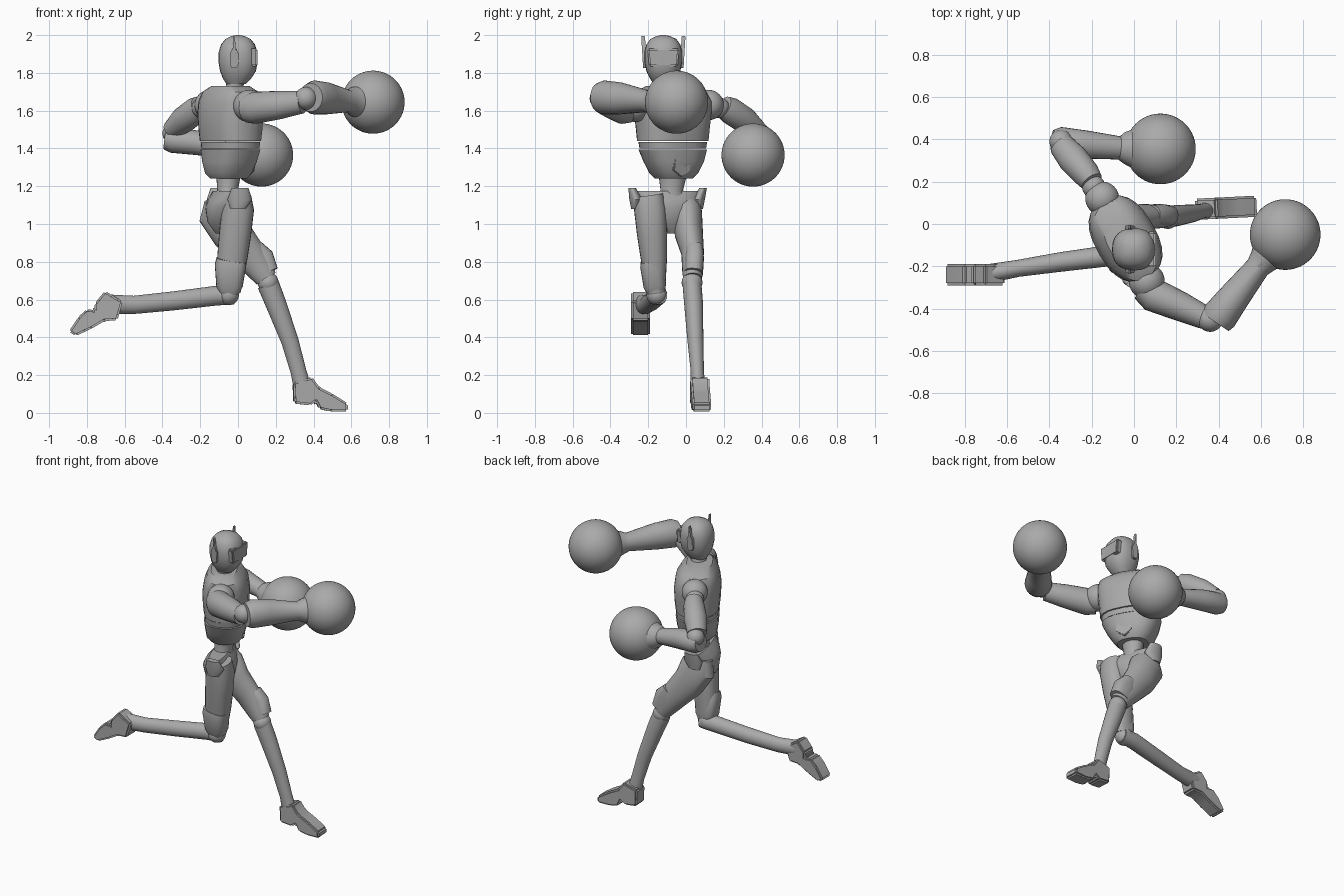
import bpy, bmesh, math
from mathutils import Vector, Matrix

cube = bpy.data.objects.get("Cube")
if cube:
    bpy.data.objects.remove(cube, do_unlink=True)

grey = bpy.data.materials.new("plain grey")
grey.use_nodes = True
colour = (0.4, 0.4, 0.4, 1)
grey.diffuse_color = colour
grey.node_tree.nodes["Principled BSDF"].inputs["Base Color"].default_value = colour

UP = Vector((0, 0, 1))
ACROSS = Vector((0, 1, 0))
SHOULDERS = Vector((-0.5, 0.87, 0)).normalized()   # torso is twisted
HIPS = Vector((-0.3, 0.95, 0)).normalized()


def finish(name, bm, angle=35):
    """Turn a bmesh into a shaded object."""
    bmesh.ops.recalc_face_normals(bm, faces=bm.faces)
    mesh = bpy.data.meshes.new(name)
    bm.to_mesh(mesh)
    bm.free()
    mesh.materials.append(grey)
    obj = bpy.data.objects.new(name, mesh)
    bpy.context.collection.objects.link(obj)
    bpy.ops.object.select_all(action='DESELECT')
    obj.select_set(True)
    bpy.context.view_layer.objects.active = obj
    bpy.ops.object.shade_smooth_by_angle(angle=math.radians(angle))
    return obj


def loft(name, rings, side, axis=None, power=1.0, sides=24, angle=35):
    """Skin rings of (x, y, z, half size along side, half size across it)."""
    bm = bmesh.new()
    centres = [Vector(r[:3]) for r in rings]
    loops = []
    for i, (centre, ring) in enumerate(zip(centres, rings)):
        tangent = axis or (centres[min(i + 1, len(rings) - 1)] - centres[max(i - 1, 0)])
        tangent = tangent.normalized()
        u = (side - tangent * side.dot(tangent)).normalized()
        v = tangent.cross(u)
        loop = []
        for k in range(sides):
            turn = math.tau * k / sides
            c, s = math.cos(turn), math.sin(turn)
            c = math.copysign(abs(c) ** power, c)
            s = math.copysign(abs(s) ** power, s)
            loop.append(bm.verts.new(centre + u * c * ring[3] + v * s * ring[4]))
        loops.append(loop)
    for low, high in zip(loops, loops[1:]):
        for k in range(sides):
            n = (k + 1) % sides
            bm.faces.new((low[k], low[n], high[n], high[k]))
    bm.faces.new(loops[0])
    bm.faces.new(loops[-1])
    return finish(name, bm, angle)


def ball(name, centre, radius, detail=20):
    bm = bmesh.new()
    bmesh.ops.create_uvsphere(bm, u_segments=detail * 2, v_segments=detail, radius=radius,
                              matrix=Matrix.Translation(centre))
    return finish(name, bm)


def slab(name, outline, thickness, matrix, bevel=0.0):
    """Extrude an outline in local x, z along local y."""
    bm = bmesh.new()
    face = bm.faces.new([bm.verts.new((x, -thickness / 2, z)) for x, z in outline])
    extruded = bmesh.ops.extrude_face_region(bm, geom=[face])["geom"]
    moved = [v for v in extruded if isinstance(v, bmesh.types.BMVert)]
    bmesh.ops.translate(bm, verts=moved, vec=(0, thickness, 0))
    if bevel:
        bmesh.ops.bevel(bm, geom=bm.edges[:], offset=bevel, segments=2,
                        affect='EDGES', clamp_overlap=True)
    bm.transform(matrix)
    return finish(name, bm)


# Head, neck and collar
loft("head", [(-.01, -.12, 1.74, .05, .05), (-.005, -.12, 1.77, .07, .075),
              (0, -.12, 1.81, .09, .095), (0, -.12, 1.86, .1, .104),
              (0, -.12, 1.91, .1, .102), (0, -.12, 1.95, .09, .09),
              (0, -.12, 1.98, .068, .066), (0, -.12, 1.995, .035, .035),
              (0, -.12, 2, .01, .01)], ACROSS, UP, power=0.85)
loft("neck", [(-.03, -.1, 1.66, .07, .06), (-.02, -.11, 1.71, .05, .045),
              (-.01, -.12, 1.78, .055, .05)], ACROSS, UP)

# Brow and cheek plates framing the visor
visor = [(-.075, 1.835), (.075, 1.835), (.085, 1.93), (-.085, 1.93)]
slab("visor", visor, 0.04, Matrix.Translation((.083, -.12, 0)) @ Matrix.Rotation(math.pi / 2, 4, 'Z'), .008)

# Ear covers with upright fins
ear = [(-.012, -.05), (.012, -.05), (.022, -.03), (.022, .03), (.008, .055),
       (.003, .12), (-.003, .12), (-.008, .055), (-.022, .03), (-.022, -.03)]
for label, sign in (("right", -1), ("left", 1)):
    place = Matrix.Translation((-.02, -.12 + sign * .1, 1.875)) @ Matrix.Rotation(-sign * .06, 4, 'X')
    slab(label + "_ear", ear, 0.02, place, .002)

# Torso in three stacked shells
loft("chest", [(-.04, -.07, 1.44, .195, .135), (-.04, -.07, 1.5, .2, .142),
               (-.04, -.07, 1.58, .21, .145), (-.04, -.07, 1.65, .215, .135),
               (-.04, -.08, 1.7, .2, .11), (-.04, -.09, 1.73, .13, .08)],
     SHOULDERS, UP, power=0.8)
loft("rib_band", [(-.04, -.07, 1.4, .18, .13), (-.04, -.07, 1.435, .187, .132)],
     SHOULDERS, UP, power=0.8)
loft("abdomen", [(-.05, -.065, 1.24, .095, .09), (-.05, -.065, 1.27, .125, .115),
                 (-.045, -.065, 1.33, .16, .128), (-.04, -.07, 1.395, .185, .135)],
     SHOULDERS, UP, power=0.8)

# Hexagonal belly plate
hexagon = [(.06 * math.sin(k * math.tau / 6), .065 * math.cos(k * math.tau / 6)) for k in range(6)]
slab("belly_plate", hexagon, 0.03, Matrix.Translation((.055, -.025, 1.315))
     @ Matrix.Rotation(math.radians(-60), 4, 'Z') @ Matrix.Rotation(-.15, 4, 'X'), .005)

# Waist and pelvis with flared hip points
loft("waist", [(-.06, -.08, 1.1, .09, .07), (-.055, -.075, 1.18, .06, .055),
               (-.05, -.07, 1.26, .075, .065)], ACROSS, UP)
loft("pelvis", [(-.07, -.08, .95, .03, .05), (-.07, -.09, 1.01, .1, .09),
                (-.065, -.095, 1.09, .15, .1), (-.06, -.1, 1.13, .175, .085),
                (-.055, -.1, 1.175, .2, .05)], HIPS, UP, power=0.9)
for label, x, y, lean in (("right", .01, -.265, -.02), ("left", -.1, .065, .025)):
    loft(label + "_hip_point", [(x - .01, y, 1.08, .025, .04), (x, y, 1.13, .035, .065),
                                (x, y + lean, 1.19, .02, .045)], ACROSS, UP)

# Right leg: thigh upright, shin swept back
loft("right_thigh", [(0, -.2, 1.15, .08, .07), (0, -.19, 1.08, .085, .085),
                     (-.015, -.18, .95, .08, .085), (-.03, -.17, .82, .07, .08),
                     (-.045, -.16, .64, .05, .058)], ACROSS, power=0.85)
loft("right_knee_guard", [(-.035, -.185, .81, .055, .08), (-.04, -.18, .78, .063, .083),
                          (-.045, -.165, .67, .06, .07), (-.045, -.16, .63, .045, .05)],
     ACROSS, power=0.7)
ball("right_knee", (-.05, -.155, .625), .055)
loft("right_shin", [(-.02, -.145, .62, .045, .045), (-.12, -.15, .62, .05, .052),
                    (-.35, -.18, .592, .046, .05), (-.55, -.21, .572, .04, .048),
                    (-.69, -.235, .575, .045, .052)], ACROSS)

# Left leg: striding forward
loft("left_thigh", [(-.11, -.01, 1.13, .075, .07), (-.095, .005, 1.06, .08, .118),
                    (-.035, .015, .95, .075, .105), (.05, .035, .85, .06, .09),
                    (.125, .035, .75, .055, .07), (.15, .035, .71, .05, .058)], ACROSS)
loft("left_knee_guard", [(.08, .045, .88, .045, .05), (.115, .045, .82, .05, .075),
                         (.15, .04, .74, .05, .065)], ACROSS, power=0.8)
ball("left_knee", (.16, .032, .69), .055)
loft("left_shin", [(.16, .032, .68, .05, .058), (.2, .04, .58, .05, .055),
                   (.275, .05, .38, .042, .046), (.32, .06, .22, .035, .042),
                   (.35, .065, .1, .04, .048)], ACROSS)

# Feet share one side outline around the ankle
foot = [(-.05, .04), (-.045, -.07), (.04, -.08), (.07, -.06), (.09, -.1), (.15, -.113),
        (.24, -.113), (.24, -.07), (.16, -.02), (.09, .015), (.05, .07)]
slab("left_foot", foot, .1, Matrix.Translation((.34, .072, .12)) @ Matrix.Rotation(.05, 4, 'Z'), .01)
slab("right_foot", foot, .1, Matrix.Translation((-.67, -.24, .57))
     @ Matrix.Rotation(math.radians(123), 4, 'Y'), .01)

# Right arm: raised, elbow out, glove forward
ball("right_shoulder", (.06, -.27, 1.625), .085)
loft("right_upper_arm", [(.05, -.3, 1.61, .075, .07), (.09, -.335, 1.615, .085, .08),
                         (.22, -.39, 1.63, .075, .07), (.34, -.445, 1.645, .06, .055)], UP)
ball("right_elbow", (.36, -.45, 1.665), .06)
loft("right_forearm", [(.385, -.465, 1.67, .075, .075), (.405, -.435, 1.67, .09, .085),
                       (.47, -.35, 1.665, .085, .075), (.585, -.205, 1.65, .058, .058),
                       (.61, -.175, 1.65, .075, .07), (.64, -.135, 1.645, .09, .09)], UP)
ball("right_glove", (.715, -.05, 1.645), .167, 28)

# Left arm: drawn back, bent at the elbow
ball("left_shoulder", (-.15, .12, 1.63), .08)
ball("left_arm_joint", (-.19, .175, 1.615), .055)
loft("left_upper_arm", [(-.2, .2, 1.62, .06, .055), (-.225, .235, 1.6, .072, .065),
                        (-.29, .31, 1.55, .07, .072), (-.345, .375, 1.5, .05, .06)], UP)
ball("left_elbow", (-.345, .39, 1.48), .055)
loft("left_forearm", [(-.385, .39, 1.45, .055, .055), (-.35, .387, 1.445, .068, .072),
                      (-.22, .375, 1.43, .065, .066), (-.07, .36, 1.4, .05, .055),
                      (-.045, .36, 1.395, .07, .075), (0, .357, 1.385, .09, .095)], UP)
ball("left_glove", (.125, .355, 1.365), .167, 28)
